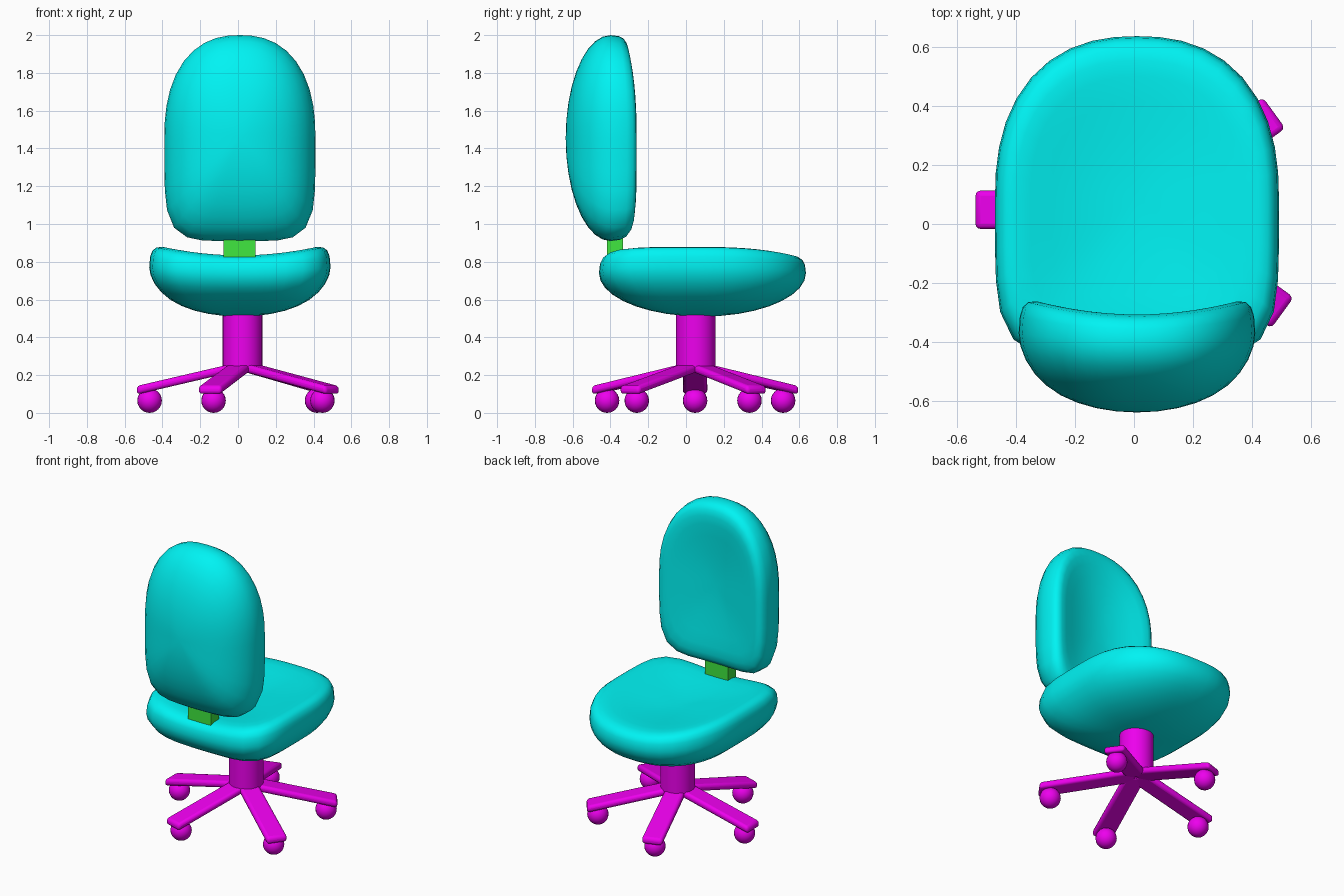
import bpy, bmesh, math
from mathutils import Matrix, Vector

if "Cube" in bpy.data.objects:
    bpy.data.objects.remove(bpy.data.objects["Cube"])


def material(name, rgb):
    m = bpy.data.materials.new(name)
    m.diffuse_color = (*rgb, 1)
    m.use_nodes = True
    m.node_tree.nodes["Principled BSDF"].inputs["Base Color"].default_value = m.diffuse_color
    return m


CYAN = material("cushion_cyan", (0, 0.9, 0.9))
MAGENTA = material("base_magenta", (0.85, 0, 0.85))
GREEN = material("bracket_green", (0.05, 0.8, 0.05))


def finish(bm, name, mat, smooth_angle=None):
    bmesh.ops.recalc_face_normals(bm, faces=bm.faces)
    me = bpy.data.meshes.new(name)
    bm.to_mesh(me)
    bm.free()
    me.materials.append(mat)
    ob = bpy.data.objects.new(name, me)
    bpy.context.collection.objects.link(ob)
    if smooth_angle:
        bpy.ops.object.select_all(action='DESELECT')
        bpy.context.view_layer.objects.active = ob
        ob.select_set(True)
        bpy.ops.object.shade_smooth_by_angle(angle=math.radians(smooth_angle))
    return ob


# Cushion: egg-shaped outline, domed shell underneath, saddle-dished pad on top
def cushion(name, half_w, half_l, depth, place, segs=40):
    # (outline scale, height, how much the sides curl up)
    prof = [(math.sin(a), -depth * math.cos(a), 0.5 * math.sin(a) ** 4)
            for a in (i * math.pi / 18 for i in range(1, 10))]
    prof += [(0.99, 0.045, 0.7), (0.965, 0.07, 0.85), (0.92, 0.086, 0.95), (0.85, 0.094, 1),
             (0.75, 0.094, 1), (0.6, 0.088, 1), (0.4, 0.08, 1), (0.2, 0.075, 1)]
    bm = bmesh.new()
    rings = []
    for scale, h, curl in prof:
        ring = []
        for k in range(segs):
            t = 2 * math.pi * k / segs
            c, s = math.cos(t), math.sin(t)
            n = 2.35 if s > 0 else 5
            r = scale * (abs(c) ** n + abs(s) ** n) ** (-1 / n)
            u, v = r * c, r * s
            ring.append(bm.verts.new(place(u * half_w, v * half_l, h + 0.062 * curl * u * u)))
        rings.append(ring)
    for a, b in zip(rings, rings[1:]):
        for k in range(segs):
            j = (k + 1) % segs
            bm.faces.new((a[k], a[j], b[j], b[k]))
    for ring, h in ((rings[0], -depth), (rings[-1], 0.073)):
        tip = bm.verts.new(place(0, 0, h))
        for k in range(segs):
            bm.faces.new((ring[k], ring[(k + 1) % segs], tip))
    return finish(bm, name, CYAN, 60)


cushion("seat", 0.48, 0.548, 0.23, lambda x, y, z: (x + 0.01, y + 0.087, z + 0.74))
cushion("backrest", 0.40, 0.545, 0.237, lambda x, y, z: (x + 0.01, z - 0.4, y + 1.455))

# Bracket joining seat and backrest
bm = bmesh.new()
bmesh.ops.create_cube(bm, size=1, matrix=Matrix.Translation((0.007, -0.377, 0.905))
                      @ Matrix.Diagonal((0.17, 0.085, 0.19, 1)))
finish(bm, "back_bracket", GREEN)

# Central column
HUB = Vector((0.022, 0.048, 0))
bm = bmesh.new()
bmesh.ops.create_cone(bm, cap_ends=True, segments=32, radius1=0.105, radius2=0.105, depth=0.36,
                      matrix=Matrix.Translation(HUB + Vector((0.002, 0.004, 0.42))))
finish(bm, "column", MAGENTA, 40)

# Five sloping legs with ball casters
for i in range(5):
    ang = math.radians(36 + 72 * i)
    reach = 0.525 if i == 4 else 0.49
    length = reach + 0.068
    spin = Matrix.Translation(HUB) @ Matrix.Rotation(ang, 4, 'Z')

    bm = bmesh.new()
    bmesh.ops.create_cube(bm, size=1)
    for v in bm.verts:
        x = (v.co.x + 0.5) * length
        w = 0.125 if v.co.x < 0 else 0.13
        v.co = (x, v.co.y * w, 0.25 - 0.13 * x / length + v.co.z * 0.045)
    bmesh.ops.transform(bm, matrix=spin, verts=bm.verts)
    leg = finish(bm, f"leg_{i + 1}", MAGENTA, 40)
    bev = leg.modifiers.new("rounding", 'BEVEL')
    bev.width = 0.018
    bev.segments = 3

    bm = bmesh.new()
    bmesh.ops.create_uvsphere(bm, u_segments=20, v_segments=12, radius=0.065,
                              matrix=spin @ Matrix.Translation((reach, 0, 0.065)))
    finish(bm, f"caster_{i + 1}", MAGENTA, 60)
